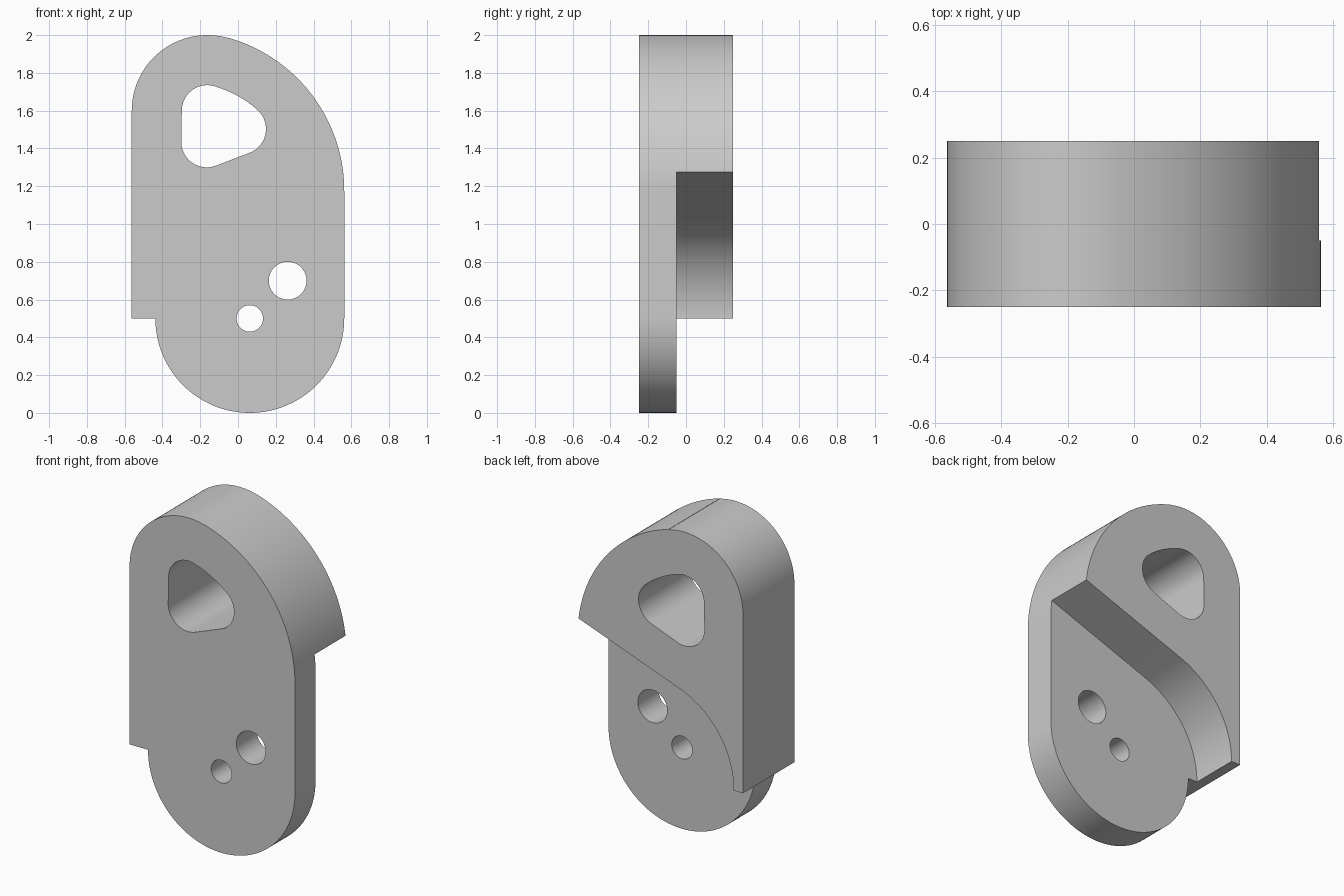
import bpy, bmesh
from math import radians, degrees, atan2, acos, hypot, cos, sin

cube = bpy.data.objects.get("Cube")
if cube:
    bpy.data.objects.remove(cube, do_unlink=True)

grey = bpy.data.materials.new("plain grey")
grey.use_nodes = True
colour = (0.6, 0.6, 0.6, 1)
grey.diffuse_color = colour
grey.node_tree.nodes["Principled BSDF"].inputs["Base Color"].default_value = colour


def arc(centre, radius, start, end, steps=32):
    """Points in the x-z plane along an arc, angles in degrees."""
    angles = [radians(start + (end - start) * i / steps) for i in range(steps + 1)]
    return [(centre[0] + radius * cos(a), centre[1] + radius * sin(a)) for a in angles]


def bearing(a, b):
    return degrees(atan2(b[1] - a[1], b[0] - a[0]))


def prism(name, outline, y0, y1):
    """Extrude an x-z outline between two depths."""
    bm = bmesh.new()
    face = bm.faces.new([bm.verts.new((x, y0, z)) for x, z in outline])
    extruded = bmesh.ops.extrude_face_region(bm, geom=[face])["geom"]
    bmesh.ops.translate(bm, vec=(0, y1 - y0, 0),
                        verts=[v for v in extruded if isinstance(v, bmesh.types.BMVert)])
    bmesh.ops.recalc_face_normals(bm, faces=bm.faces)
    mesh = bpy.data.meshes.new(name)
    bm.to_mesh(mesh)
    bm.free()
    mesh.materials.append(grey)
    obj = bpy.data.objects.new(name, mesh)
    bpy.context.collection.objects.link(obj)
    return obj


def cut(target, cutter):
    """Subtract the cutter and discard it."""
    cutter.hide_render = True
    mod = target.modifiers.new(cutter.name, 'BOOLEAN')
    mod.operation, mod.solver, mod.object = 'DIFFERENCE', 'EXACT', cutter
    bpy.context.view_layer.objects.active = target
    bpy.ops.object.modifier_apply(modifier=mod.name)
    bpy.data.objects.remove(cutter, do_unlink=True)


# Main body: round foot, broad right shoulder, tighter left shoulder, left step
side, foot = 0.5625, (0.0625, 0.5)
broad, tight = (-0.28, 1.175), (-0.1625, 1.6)
blend = bearing(broad, tight)
body = prism("bracket_body",
             arc(foot, 0.5, 180, 360, 64)
             + arc(broad, side - broad[0], 0, blend, 48)
             + arc(tight, 0.4, blend, 180, 48)
             + [(-side, 0.5)], -0.25, 0.25)

# Rear relief: an arc around the foot running into a tangent ramp
relief, ramp_end = 0.5625, (0.553, 1.275)
reach = hypot(ramp_end[0] - foot[0], ramp_end[1] - foot[1])
touch = bearing(foot, ramp_end) + degrees(acos(relief / reach))
curve = arc(foot, relief, 180, touch, 48)
x, z = curve[-1]
beyond = (0.8, z + (ramp_end[1] - z) * (0.8 - x) / (ramp_end[0] - x))
cut(body, prism("rear_relief", curve + [beyond, (0.8, -0.2), (foot[0] - relief, -0.2)],
                -0.05, 0.4))

# Rounded three-cornered window, its top following the shoulders
low, right, r = (-0.165, 1.435), (0.013, 1.503), 0.135
slope = bearing(low, right) - 90
lean = bearing(broad, right)
window = (arc(low, r, 180, 360 + slope)
          + arc(right, r, slope, lean)
          + arc(broad, 0.575, lean, blend)[1:-1]
          + arc(tight, r, blend, 180))
cut(body, prism("window_cutter", window, -0.4, 0.4))

# Two round holes near the foot
for name, centre, radius in (("pivot_hole", foot, 0.07), ("pin_hole", (0.263, 0.7), 0.1)):
    cut(body, prism(name, arc(centre, radius, 0, 360, 48)[:-1], -0.4, 0.4))

# Smooth the curved walls, keep the rims crisp
bpy.ops.object.select_all(action='DESELECT')
body.select_set(True)
bpy.context.view_layer.objects.active = body
bpy.ops.object.shade_smooth_by_angle(angle=radians(30))
